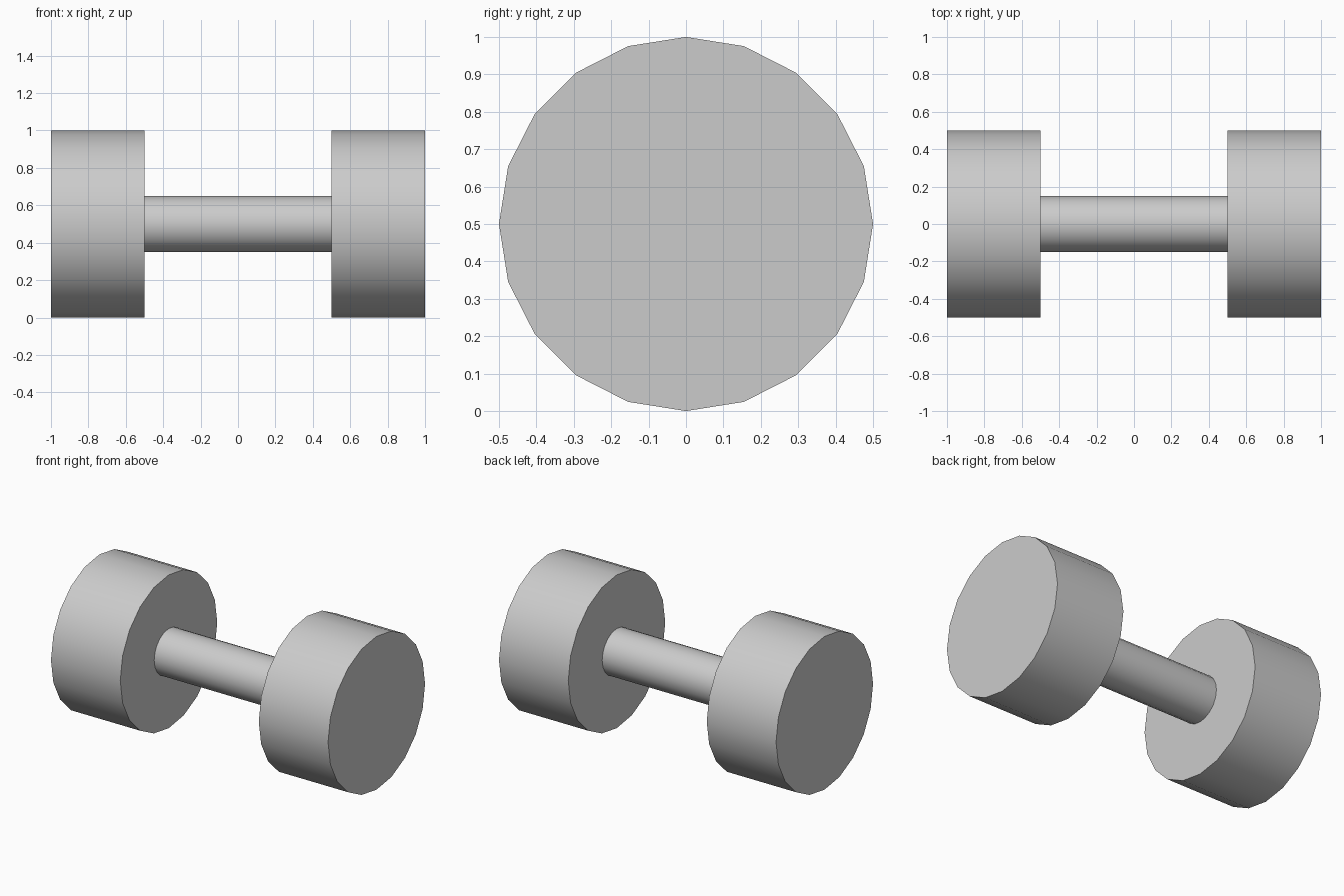
import bpy
import math

if "Cube" in bpy.data.objects:
    bpy.data.objects.remove(bpy.data.objects["Cube"])

SIDES = 20
AXIS_Z = 0.5


def bar_cylinder(name, radius, length, x):
    """Cylinder lying along x, with smooth sides and sharp rims."""
    bpy.ops.mesh.primitive_cylinder_add(
        vertices=SIDES, radius=radius, depth=length,
        location=(x, 0, AXIS_Z), rotation=(0, math.pi / 2, 0))
    obj = bpy.context.object
    obj.name = name
    bpy.ops.object.transform_apply(location=False, rotation=True, scale=True)
    bpy.ops.object.shade_smooth_by_angle(angle=math.radians(30))
    return obj


# Weights at both ends
for side, x in (("left", -0.75), ("right", 0.75)):
    bar_cylinder(f"{side}_weight", 0.5, 0.5, x)

# Grip, sunk slightly into each weight
bar_cylinder("handle", 0.15, 1.04, 0)
